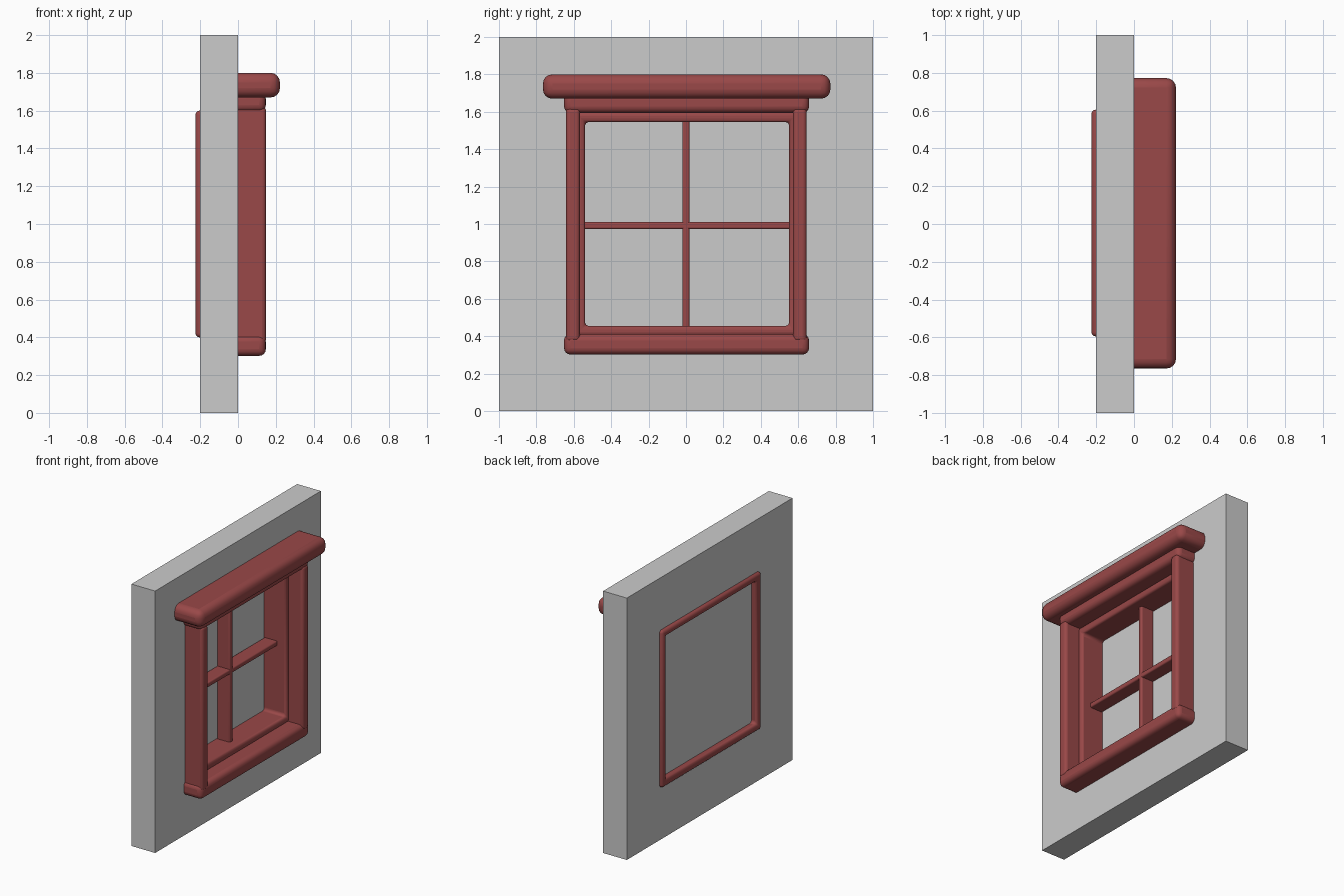
import bpy, bmesh

if "Cube" in bpy.data.objects:
    bpy.data.objects.remove(bpy.data.objects["Cube"])

red = bpy.data.materials.new("red_paint")
red.diffuse_color = (0.32, 0.065, 0.065, 1)
red.use_nodes = True
red.node_tree.nodes["Principled BSDF"].inputs["Base Color"].default_value = red.diffuse_color


def finish(name, bm, bevel=0, segments=4, mat=None):
    bmesh.ops.recalc_face_normals(bm, faces=bm.faces)
    mesh = bpy.data.meshes.new(name)
    bm.to_mesh(mesh)
    bm.free()
    ob = bpy.data.objects.new(name, mesh)
    bpy.context.collection.objects.link(ob)
    if mat:
        mesh.materials.append(mat)
    if bevel:
        mod = ob.modifiers.new("round_edges", 'BEVEL')
        mod.width, mod.segments = bevel, segments
        bpy.ops.object.select_all(action='DESELECT')
        ob.select_set(True)
        bpy.context.view_layer.objects.active = ob
        bpy.ops.object.shade_smooth_by_angle()
    return ob


def box(name, x, y, z, bevel=0, mat=red):
    bm = bmesh.new()
    bmesh.ops.create_cube(bm, size=1)
    for v in bm.verts:
        v.co = [a + (c + 0.5) * (b - a) for c, (a, b) in zip(v.co, (x, y, z))]
    return finish(name, bm, bevel, mat=mat)


def ring(name, x, outer, inner, bevel=0, mat=None):
    """Rectangular slab with a rectangular opening; rects are y0, y1, z0, z1."""
    bm = bmesh.new()
    loops = []
    for xx in x:
        for y0, y1, z0, z1 in (outer, inner):
            loops.append([bm.verts.new((xx, a, b)) for a, b in
                          ((y0, z0), (y1, z0), (y1, z1), (y0, z1))])
    back_out, back_in, front_out, front_in = loops
    for a, b in ((back_out, back_in), (back_in, front_in),
                 (front_in, front_out), (front_out, back_out)):
        for i in range(4):
            j = (i + 1) % 4
            bm.faces.new((a[i], a[j], b[j], b[i]))
    return finish(name, bm, bevel, mat=mat)


# Wall with window opening, and the pane closing it
ring("wall", (-0.2, 0), (-1, 1, 0, 2), (-0.575, 0.585, 0.42, 1.58))
box("pane", (-0.175, -0.165), (-0.56, 0.57), (0.43, 1.57), mat=None)

# Deep inner frame running through the wall
ring("inner_frame", (-0.225, 0.025), (-0.595, 0.605, 0.4, 1.6),
     (-0.54, 0.552, 0.455, 1.545), 0.022, red)

# Crossing glazing bars
box("vertical_bar", (-0.165, -0.055), (-0.02, 0.018), (0.44, 1.56), 0.01)
box("horizontal_bar", (-0.165, -0.055), (-0.55, 0.56), (0.973, 1.011), 0.01)

# Outer surround: posts, sill, header and the projecting lintel
for side, y in (("left", (-0.642, -0.567)), ("right", (0.572, 0.645))):
    box(side + "_post", (-0.05, 0.149), y, (0.37, 1.62), 0.022)
for name, z in (("sill", (0.302, 0.412)), ("header", (1.594, 1.7))):
    box(name, (-0.05, 0.147), (-0.652, 0.658), z, 0.035)
box("lintel", (-0.06, 0.222), (-0.765, 0.772), (1.67, 1.8), 0.05)
